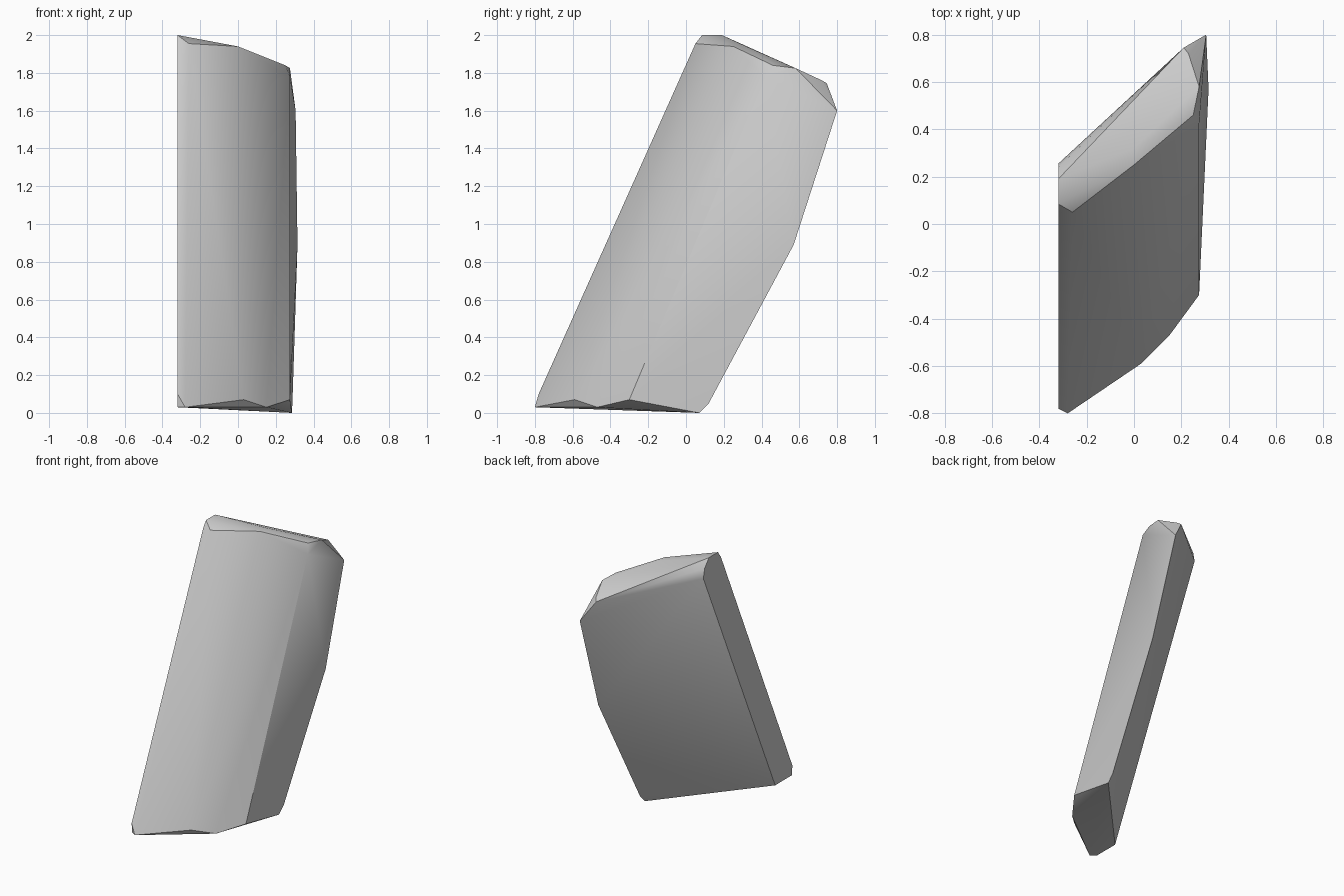
import bpy, bmesh, math

cube = bpy.data.objects.get("Cube")
if cube:
    bpy.data.objects.remove(cube, do_unlink=True)

# One stone-grey material
stone = bpy.data.materials.new("stone_grey")
stone.use_nodes = True
colour = (0.6, 0.6, 0.6, 1)
stone.diffuse_color = colour
stone.node_tree.nodes["Principled BSDF"].inputs["Base Color"].default_value = colour

# Corners of the leaning slab, grouped by side
left_side = [(-.32, -.78, .10), (-.32, -.775, .03), (-.32, -.58, .03),
             (-.32, .05, 1.95), (-.32, .085, 2), (-.32, .19, 2),
             (-.32, .24, 1.94), (-.32, .255, 1.87)]
front_side = [(-.28, -.8, .03), (.03, -.59, .07), (.15, -.47, .03), (.275, -.3, .07),
              (-.26, .05, 1.955), (0, .25, 1.94), (.25, .46, 1.84), (.275, .42, 1.78)]
right_side = [(.285, .07, 0), (.288, .12, .05), (.315, .57, .89), (.305, .8, 1.6)]
top_side = [(0, .32, 1.94), (.275, .58, 1.825), (.23, .72, 1.76), (.21, .745, 1.745)]

# Solid slab wrapped around the corners
bm = bmesh.new()
for corner in left_side + front_side + right_side + top_side:
    bm.verts.new(corner)
hull = bmesh.ops.convex_hull(bm, input=bm.verts)
loose = [v for v in bm.verts if not v.link_faces]
bmesh.ops.delete(bm, geom=loose, context='VERTS')
bmesh.ops.dissolve_limit(bm, angle_limit=math.radians(1.5),
                         verts=bm.verts, edges=bm.edges)
bmesh.ops.recalc_face_normals(bm, faces=bm.faces)

mesh = bpy.data.meshes.new("leaning_slab")
bm.to_mesh(mesh)
bm.free()
mesh.materials.append(stone)
slab = bpy.data.objects.new("leaning_slab", mesh)
bpy.context.collection.objects.link(slab)

# Soft faces with crisp broken edges
bpy.ops.object.select_all(action='DESELECT')
slab.select_set(True)
bpy.context.view_layer.objects.active = slab
bpy.ops.object.shade_smooth_by_angle(angle=math.radians(30))
